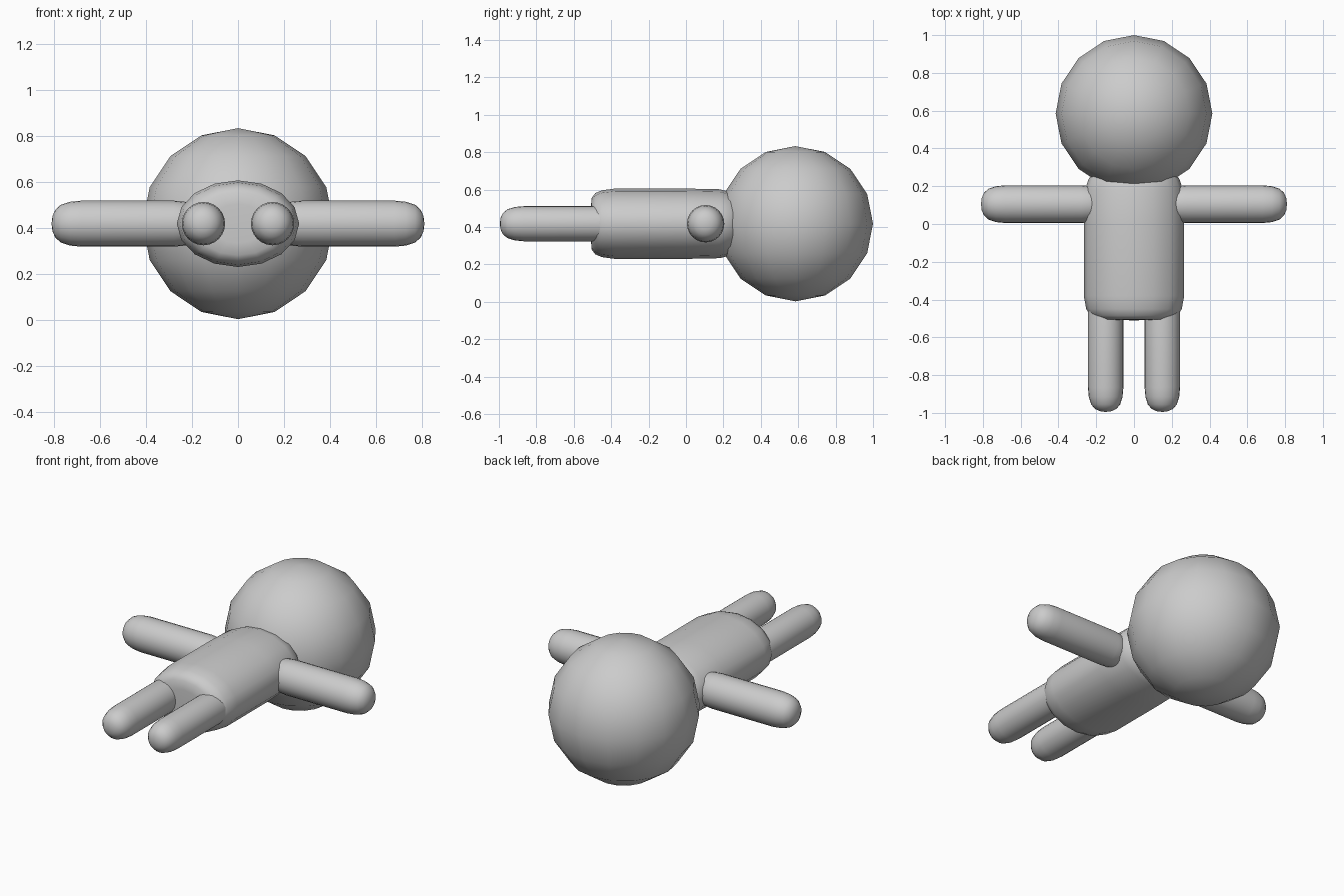
import bpy
import bmesh
import math
from mathutils import Matrix

if "Cube" in bpy.data.objects:
    bpy.data.objects.remove(bpy.data.objects["Cube"])

CENTRE_Z = 0.418

grey = bpy.data.materials.new("plain grey")
grey.diffuse_color = (0.6, 0.6, 0.6, 1)
grey.use_nodes = True
grey.node_tree.nodes["Principled BSDF"].inputs["Base Color"].default_value = grey.diffuse_color


def finish(bm, name):
    bmesh.ops.recalc_face_normals(bm, faces=bm.faces)
    mesh = bpy.data.meshes.new(name)
    bm.to_mesh(mesh)
    bm.free()
    mesh.materials.append(grey)
    mesh.shade_smooth()
    obj = bpy.data.objects.new(name, mesh)
    bpy.context.collection.objects.link(obj)
    return obj


def lathe(name, profile, sides, rx, rz, matrix):
    """Rings along y; profile holds (y, radius factor), closed by a point at each end."""
    bm = bmesh.new()
    rings = []
    for y, f in profile[1:-1]:
        rings.append([bm.verts.new((rx * f * math.cos(2 * math.pi * i / sides), y,
                                    rz * f * math.sin(2 * math.pi * i / sides)))
                      for i in range(sides)])
    for a, b in zip(rings, rings[1:]):
        for i in range(sides):
            j = (i + 1) % sides
            bm.faces.new((a[i], a[j], b[j], b[i]))
    for end, ring in ((profile[0], rings[0]), (profile[-1], rings[-1])):
        tip = bm.verts.new((0, end[0], 0))
        for i in range(sides):
            bm.faces.new((tip, ring[i], ring[(i + 1) % sides]))
    bm.transform(matrix)
    return finish(bm, name)


def limb_profile(length):
    """Blunt rounded rod running from y = 0 to y = length."""
    cap = [(0, 0), (0.004, 0.33), (0.016, 0.6), (0.04, 0.82), (0.08, 0.95), (0.13, 1)]
    return cap + [(length - y, f) for y, f in reversed(cap)]


# Head
bm = bmesh.new()
bmesh.ops.create_uvsphere(bm, u_segments=16, v_segments=8, radius=0.415,
                          matrix=Matrix.Translation((0, 0.585, CENTRE_Z)))
finish(bm, "head")

# Torso, an oval barrel with rounded ends
torso = [(-0.51, 0), (-0.508, 0.45), (-0.505, 0.73), (-0.485, 0.87), (-0.45, 0.95),
         (-0.38, 1), (0.0, 1), (0.18, 0.98), (0.24, 0.9), (0.285, 0.73),
         (0.3, 0.45), (0.305, 0)]
lathe("torso", torso, 16, 0.266, 0.188, Matrix.Translation((0, 0, CENTRE_Z)))

# Arms and legs, one of each per side
for side, label in ((-1, "left"), (1, "right")):
    arm = (Matrix.Translation((side * 0.81, 0.105, CENTRE_Z))
           @ Matrix.Rotation(side * math.pi / 2, 4, "Z"))
    lathe(label + "_arm", limb_profile(0.66), 24, 0.1, 0.1, arm)
    leg = Matrix.Translation((side * 0.15, -0.995, CENTRE_Z))
    lathe(label + "_leg", limb_profile(0.66), 24, 0.094, 0.094, leg)
